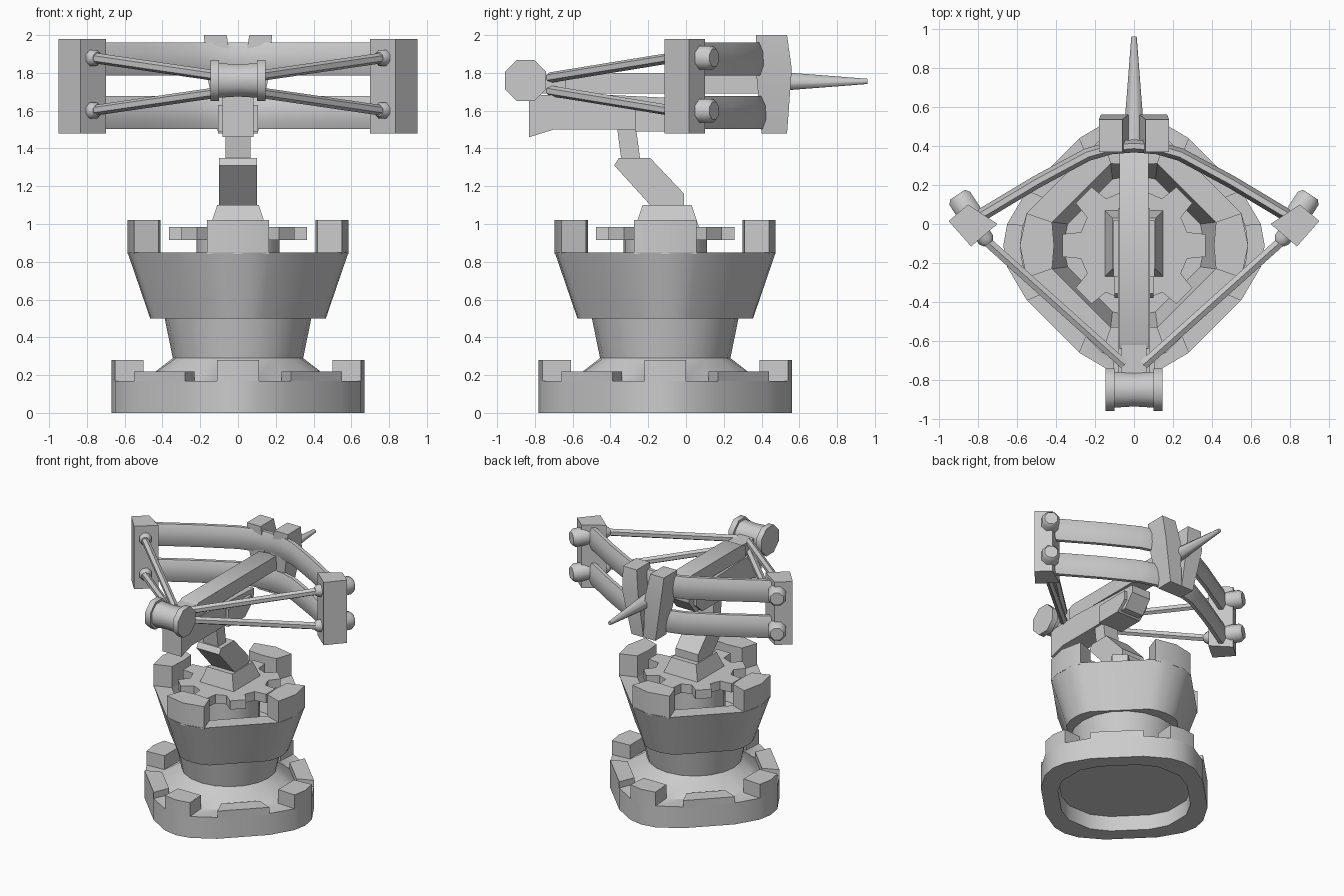
import bpy, bmesh, math
from mathutils import Vector

if "Cube" in bpy.data.objects:
    bpy.data.objects.remove(bpy.data.objects["Cube"])

CY = -0.11  # tower axis in y


def loft(name, rings, y0=0.0, angle=38):
    """Skin a list of equal-length 3D rings and cap both ends."""
    bm = bmesh.new()
    rows = [[bm.verts.new((p[0], p[1] + y0, p[2])) for p in r] for r in rings]
    n = len(rows[0])
    for a, b in zip(rows, rows[1:]):
        for i in range(n):
            bm.faces.new((a[i], a[(i + 1) % n], b[(i + 1) % n], b[i]))
    bm.faces.new(rows[0])
    bm.faces.new(rows[-1])
    bmesh.ops.recalc_face_normals(bm, faces=bm.faces[:])
    me = bpy.data.meshes.new(name)
    bm.to_mesh(me)
    bm.free()
    for f in me.polygons:
        f.use_smooth = True
    me.set_sharp_from_angle(angle=math.radians(angle))
    ob = bpy.data.objects.new(name, me)
    bpy.context.collection.objects.link(ob)
    return ob


def flat(pts, z):
    return [(x, y, z) for x, y in pts]


def spin4(pts):
    """Repeat points of one quarter around the axis."""
    out = []
    for k in range(4):
        c, s = [(1, 0), (0, 1), (-1, 0), (0, -1)][k]
        out += [(x * c - y * s, x * s + y * c) for x, y in pts]
    return out


def quarter(a, m, b):
    """Corner tip a, merlon edge m, diagonal-wall end b -> full outline."""
    return spin4([(a, 0), m, b, (b[1], b[0]), (m[1], m[0])])


def rect(x0, x1, y0, y1, z):
    return [(x0, y0, z), (x1, y0, z), (x1, y1, z), (x0, y1, z)]


def side_prism(name, yz, x):
    return loft(name, [[(s * x, y, z) for y, z in yz] for s in (-1, 1)])


def rod(name, p, q, radii, n=8, stops=None):
    """Round rod from p to q with radii at the given stops."""
    p, q = Vector(p), Vector(q)
    d = (q - p).normalized()
    u = d.cross(Vector((0, 0, 1))).normalized()
    v = u.cross(d)
    stops = stops or [i / (len(radii) - 1) for i in range(len(radii))]
    rings = []
    for r, t in zip(radii, stops):
        c = p.lerp(q, t)
        rings.append([c + u * r * math.cos(2 * math.pi * (i + .5) / n)
                      + v * r * math.sin(2 * math.pi * (i + .5) / n) for i in range(n)])
    return loft(name, rings, angle=50)


def turned(pts, k):
    for _ in range(k):
        pts = [(-y, x) for x, y in pts]
    return pts


# hollow base with flared neck
base_out = quarter(0.67, (0.65, 0.11), (0.55, 0.28))
base_in = quarter(0.50, (0.50, 0.10), (0.43, 0.23))
neck = lambda r: [(r * math.cos(i * math.pi / 10), r * math.sin(i * math.pi / 10)) for i in range(20)]
loft("base_and_neck", [flat(base_in, 0.12), flat(base_in, 0), flat(base_out, 0),
                       flat(base_out, 0.17), flat(base_in, 0.17), flat(neck(0.345), 0.29),
                       flat(neck(0.39), 0.51)], CY)

# crown bowl
crown_low = quarter(0.465, (0.46, 0.06), (0.435, 0.13))
crown_top = quarter(0.585, (0.575, 0.08), (0.55, 0.165))
crown_in = quarter(0.41, (0.415, 0.06), (0.42, 0.12))
crown_floor = quarter(0.35, (0.35, 0.06), (0.34, 0.11))
loft("crown", [flat(crown_low, 0.5), flat(crown_top, 0.85), flat(crown_in, 0.85),
               flat(crown_floor, 0.6)], CY)

# merlons of crown and base
crown_merlon = [(0.55, -0.165), (0.585, 0), (0.55, 0.165), (0.42, 0.12), (0.41, 0), (0.42, -0.12)]
base_merlon = [(0.65, -0.11), (0.67, 0), (0.65, 0.11), (0.50, 0.10), (0.50, -0.10)]
low_merlon = [(0.55, 0.28), (0.28, 0.55), (0.23, 0.43), (0.43, 0.23)]
for k in range(4):
    for nm, pts, z0, z1 in (("crown_merlon", crown_merlon, 0.84, 1.02),
                            ("base_merlon", base_merlon, 0.16, 0.28),
                            ("base_low_merlon", low_merlon, 0.16, 0.22)):
        p = turned(pts, k)
        loft(nm, [flat(p, z0), flat(p, z1)], CY)

# turntable gear, its pedestal and the foot of the mount
gear = []
for k in range(8):
    for r, d in ((0.28, -14), (0.37, -9), (0.37, 9), (0.28, 14)):
        a = math.radians(45 * k + d)
        gear.append((r * math.cos(a), r * math.sin(a)))
loft("turntable_gear", [flat(gear, 0.915), flat(gear, 0.985)], CY)
loft("gear_pedestal", [flat(neck(0.22), 0.55), flat(neck(0.22), 0.93)], CY)
loft("mount_foot", [rect(-.15, .15, -.27, .07, .98), rect(-.11, .11, -.23, .03, 1.10)])

# bent support arm
side_prism("support_arm_lower", [(-0.01, 1.09), (-0.01, 1.16), (-0.19, 1.35), (-0.355, 1.35),
                                 (-0.38, 1.31), (-0.18, 1.09)], 0.10)
loft("support_arm_upper", [rect(-.065, .065, -.34, -.24, 1.32), rect(-.065, .065, -.37, -.27, 1.55)])

# stock, clamp, rail and string catch
side_prism("stock", [(-0.83, 1.68), (-0.83, 1.46), (-0.70, 1.50), (0.0, 1.50), (0.08, 1.60),
                     (0.08, 1.66), (-0.55, 1.69)], 0.083)
side_prism("stock_clamp", [(-0.27, 1.49), (-0.06, 1.49), (0.02, 1.56), (0.02, 1.63), (-0.27, 1.63)], 0.105)
side_prism("rail", [(-0.64, 1.69), (0.42, 1.69), (0.42, 1.77), (0.38, 1.80), (-0.60, 1.80), (-0.64, 1.78)], 0.074)
loft("string_catch", [rect(-.065, .065, -.78, -.62, 1.69), rect(-.065, .065, -.78, -.62, 1.79)])

# winch drum with two flanges
rod("winch_drum", (-0.12, -0.85, 1.76), (0.12, -0.85, 1.76), [0.10, 0.092, 0.10])
for s in (-1, 1):
    rod("winch_flange", (s * 0.10, -0.85, 1.76), (s * 0.145, -0.85, 1.76), [0.118, 0.118])

# spike on the bow front
rod("front_spike", (0, 0.40, 1.755), (0, 0.96, 1.755), [0.062, 0.015])

# bow limbs: tall oval section swept along the bow
half = [(0.83, 0.02), (0.75, 0.065), (0.5, 0.215), (0.24, 0.355), (0.12, 0.39)]
path = [Vector((-x, y, 0)) for x, y in half] + [Vector((0, 0.40, 0))] + \
       [Vector((x, y, 0)) for x, y in reversed(half)]
for zc in (1.873, 1.59):
    rings = []
    for i, p in enumerate(path):
        t = (path[min(i + 1, len(path) - 1)] - path[max(i - 1, 0)]).normalized()
        side = Vector((-t.y, t.x, 0))
        rings.append([p + side * 0.036 * math.cos(a) + Vector((0, 0, zc + 0.095 * math.sin(a)))
                      for a in [2 * math.pi * (j + .5) / 8 for j in range(8)]])
    loft("bow_limb", rings, angle=50)

for s in (-1, 1):
    # central bow brackets, converging downwards
    loft("bow_bracket", [rect(s * .06, s * .18, .37, .535, 2.0), rect(s * .03, s * .17, .37, .56, 1.82),
                         rect(0, s * .105, .40, .535, 1.48)])
    # end posts
    post = [(s * x, y) for x, y in ((0.95, 0.015), (0.85, 0.10), (0.70, 0.0), (0.835, -0.115))]
    loft("bow_end_post", [flat(post, 1.48), flat(post, 1.98)])
    for zc, zn in ((1.88, 1.775), (1.60, 1.705)):
        # outer bolts, inner sockets and strings
        rod("post_bolt", (s * 0.82, 0.02, zc), (s * 0.905, 0.15, zc), [0.068, 0.068, 0.05],
            stops=[0, 0.85, 1])
        rod("string_socket", (s * 0.80, -0.02, zc), (s * 0.745, -0.10, zc), [0.046, 0.046, 0.03],
            stops=[0, 0.75, 1])
        rod("bowstring", (s * 0.77, -0.075, zc), (s * 0.05, -0.72, zn), [0.028, 0.028], n=6)
